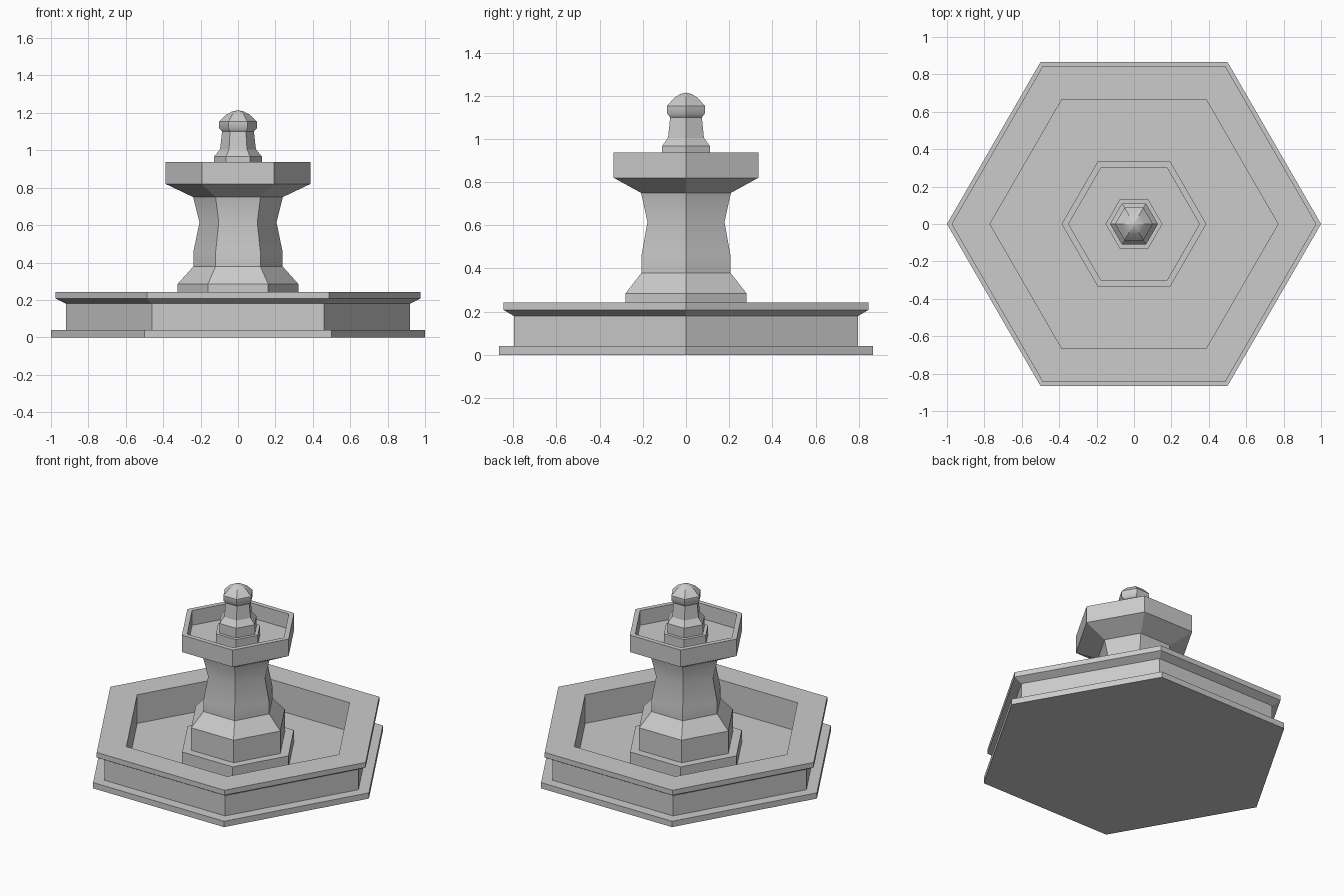
import bpy, bmesh, math

if "Cube" in bpy.data.objects:
    bpy.data.objects.remove(bpy.data.objects["Cube"])

SIDES = 6


def hex_lathe(name, profile, smooth_deg=0):
    """Sweep a (radius, z) profile round the hexagon; radius 0 closes on the axis."""
    bm = bmesh.new()
    rings = []
    for r, z in profile:
        if r == 0:
            rings.append([bm.verts.new((0, 0, z))] * SIDES)
        else:
            rings.append([bm.verts.new((r * math.cos(k * math.tau / SIDES),
                                        r * math.sin(k * math.tau / SIDES), z))
                          for k in range(SIDES)])
    for low, high in zip(rings, rings[1:]):
        for k in range(SIDES):
            j = (k + 1) % SIDES
            quad = list(dict.fromkeys((low[k], low[j], high[j], high[k])))
            bm.faces.new(quad).smooth = smooth_deg > 0
    bm.normal_update()
    # Hexagon corners stay crisp, gentle bends up the profile are smooth
    for e in bm.edges:
        a, b = e.verts
        ring_edge = abs(a.co.z - b.co.z) < 1e-5 and abs(a.co.length - b.co.length) < 1e-5
        bend = math.degrees(e.calc_face_angle(math.pi))
        e.smooth = ring_edge and bend < smooth_deg
    # Merge the flat underside into one hexagon
    bmesh.ops.dissolve_limit(bm, angle_limit=0.001, verts=bm.verts,
                             edges=[e for e in bm.edges if all(v.co.z < 1e-5 for v in e.verts)])
    mesh = bpy.data.meshes.new(name)
    bm.to_mesh(mesh)
    bm.free()
    obj = bpy.data.objects.new(name, mesh)
    bpy.context.collection.objects.link(obj)
    return obj


# Lower pool: underside, foot, wall, overhanging rim, inner wall and floor
hex_lathe("lower_basin", [
    (0, 0), (1.0, 0), (1.0, 0.04), (0.92, 0.04), (0.92, 0.18), (0.975, 0.208),
    (0.975, 0.243), (0.77, 0.243), (0.77, 0.045), (0.385, 0.045)])

# Stepped plinth standing in the pool
hex_lathe("plinth", [
    (0.385, 0.045), (0.385, 0.13), (0.323, 0.13), (0.323, 0.285), (0.238, 0.38)])

# Waisted column flaring into the upper bowl
hex_lathe("column_and_bowl", [
    (0.238, 0.38), (0.238, 0.46), (0.206, 0.615), (0.24, 0.75), (0.387, 0.82),
    (0.387, 0.937), (0.35, 0.937), (0.35, 0.835), (0.152, 0.835)], 48)

# Finial base steps
hex_lathe("finial_base", [
    (0.152, 0.835), (0.152, 0.90), (0.128, 0.90), (0.128, 0.967), (0.096, 1.005)])

# Finial neck and domed cap
hex_lathe("finial", [
    (0.096, 1.005), (0.085, 1.10), (0.101, 1.118), (0.101, 1.153),
    (0.062, 1.191), (0.03, 1.208), (0, 1.214)], 40)
